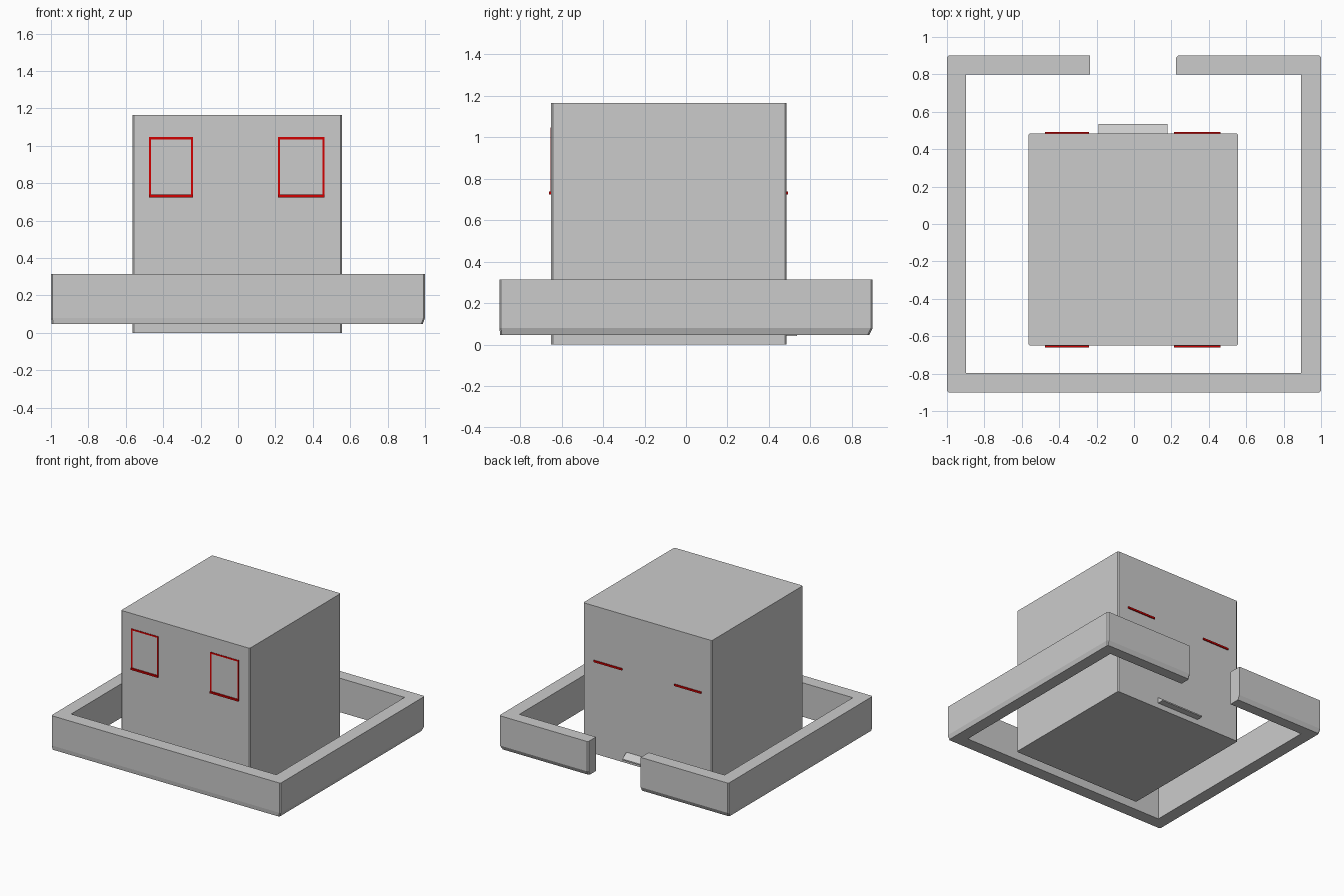
import bpy, bmesh

if "Cube" in bpy.data.objects:
    bpy.data.objects.remove(bpy.data.objects["Cube"])

red = bpy.data.materials.new("red_trim")
red.diffuse_color = (0.65, 0.0, 0.0, 1)
red.use_nodes = True
red.node_tree.nodes["Principled BSDF"].inputs["Base Color"].default_value = red.diffuse_color


def loft(name, rings, mat=None):
    """Join equal-length closed rings of 3D points and cap both ends."""
    bm = bmesh.new()
    loops = [[bm.verts.new(p) for p in r] for r in rings]
    n = len(rings[0])
    for a, b in zip(loops, loops[1:]):
        for i in range(n):
            j = (i + 1) % n
            bm.faces.new((a[i], a[j], b[j], b[i]))
    bm.faces.new(loops[0][::-1])
    bm.faces.new(loops[-1])
    bmesh.ops.recalc_face_normals(bm, faces=bm.faces[:])
    me = bpy.data.meshes.new(name)
    bm.to_mesh(me)
    bm.free()
    ob = bpy.data.objects.new(name, me)
    bpy.context.collection.objects.link(ob)
    if mat:
        me.materials.append(mat)
    return ob


def box(name, x0, x1, y0, y1, z0, z1, mat=None):
    outline = [(x0, y0), (x1, y0), (x1, y1), (x0, y1)]
    return loft(name, [[(x, y, z) for x, y in outline] for z in (z0, z1)], mat)


# Main building block with slightly clipped corners
c = 0.008
X0, X1, Y0, Y1 = -0.565, 0.557, -0.65, 0.485
body = [(X0 + c, Y0), (X1 - c, Y0), (X1, Y0 + c), (X1, Y1 - c),
        (X1 - c, Y1), (X0 + c, Y1), (X0, Y1 - c), (X0, Y0 + c)]
loft("building", [[(x, y, z) for x, y in body] for z in (0, 1.165)])


# Perimeter wall, open at the back, with a chamfered lower outer edge
def wall_ring(z, left, right, front, back):
    l, r, f, b = -1 + left, 1 - right, -0.9 + front, 0.9 - back
    pts = [(-0.235, b), (l + c, b), (l, b - c), (l, f + c), (l + c, f),
           (r - c, f), (r, f + c), (r, b - c), (r - c, b), (0.235, b),
           (0.225, b - 0.01), (0.225, 0.8), (0.893, 0.8), (0.893, -0.797),
           (-0.897, -0.797), (-0.897, 0.8), (-0.235, 0.8)]
    return [(x, y, z) for x, y in pts]


loft("perimeter_wall", [wall_ring(0.047, 0.004, 0.012, 0.004, 0.016),
                        wall_ring(0.08, 0, 0, 0, 0),
                        wall_ring(0.315, 0, 0, 0, 0)])

# Sloped door step at the back
step = [(0.48, 0.042), (0.535, 0.042), (0.535, 0.052), (0.48, 0.09)]
loft("door_step", [[(x, y, z) for y, z in step] for x in (-0.19, 0.18)])

# Window frames on the front, sills on both front and back
for side, x0, x1 in (("left", -0.475, -0.24), ("right", 0.215, 0.462)):
    t = 0.01
    f0, f1 = Y0 - 0.003, Y0 + 0.01
    box(f"window_top_{side}", x0, x1, f0, f1, 1.034, 1.046, red)
    box(f"window_jamb_a_{side}", x0, x0 + t, f0, f1, 0.725, 1.046, red)
    box(f"window_jamb_b_{side}", x1 - t, x1, f0, f1, 0.725, 1.046, red)
    box(f"front_sill_{side}", x0, x1, Y0 - 0.011, f1, 0.724, 0.738, red)
    box(f"back_sill_{side}", x0, x1, Y1 - 0.01, Y1 + 0.008, 0.724, 0.738, red)
